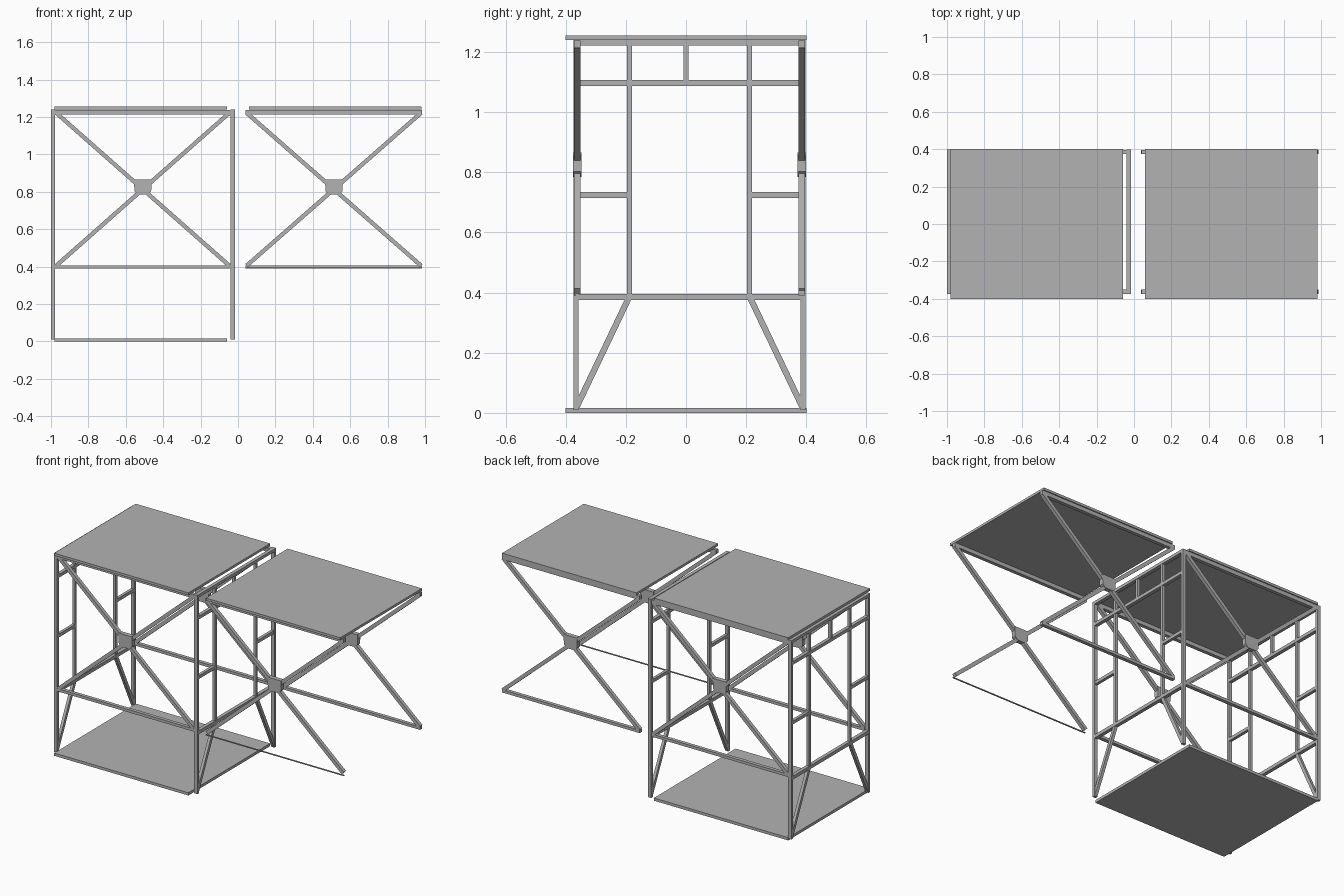
import bpy
import bmesh
import math
from mathutils import Matrix, Vector

cube = bpy.data.objects.get("Cube")
if cube:
    bpy.data.objects.remove(cube, do_unlink=True)

steel = bpy.data.materials.new("grey steel")
steel.use_nodes = True
GREY = (0.45, 0.45, 0.45, 1.0)
steel.diffuse_color = GREY
steel.node_tree.nodes["Principled BSDF"].inputs["Base Color"].default_value = GREY


def finish(bm, name):
    mesh = bpy.data.meshes.new(name)
    bmesh.ops.recalc_face_normals(bm, faces=bm.faces)
    bm.to_mesh(mesh)
    bm.free()
    mesh.materials.append(steel)
    obj = bpy.data.objects.new(name, mesh)
    bpy.context.collection.objects.link(obj)
    return obj


def add_box(bm, x0, x1, y0, y1, z0, z1):
    size = Matrix.Diagonal((x1 - x0, y1 - y0, z1 - z0, 1))
    place = Matrix.Translation(((x0 + x1) / 2, (y0 + y1) / 2, (z0 + z1) / 2))
    bmesh.ops.create_cube(bm, size=1, matrix=place @ size)


def add_prism(bm, points, offset):
    """Extrude a closed outline by an offset."""
    face = bm.faces.new([bm.verts.new(p) for p in points])
    out = bmesh.ops.extrude_face_region(bm, geom=[face])
    verts = [v for v in out["geom"] if isinstance(v, bmesh.types.BMVert)]
    bmesh.ops.translate(bm, verts=verts, vec=offset)


def add_bar(bm, a, b, width, offset):
    """Straight bar from a to b, lying in the plane square to the offset."""
    a, b, offset = Vector(a), Vector(b), Vector(offset)
    side = (b - a).cross(offset).normalized() * width / 2
    add_prism(bm, [a + side, b + side, b - side, a - side], offset)


# Decks: two on top and one at the foot of the first bay
for name, x0, x1, z0, z1 in (("left_bay_top_deck", -0.98, -0.06, 1.24, 1.255),
                             ("right_bay_top_deck", 0.06, 0.98, 1.24, 1.255),
                             ("bottom_deck", -0.98, -0.06, 0.0, 0.017)):
    bm = bmesh.new()
    add_box(bm, x0, x1, -0.4, 0.4, z0, z1)
    finish(bm, name)


# End frames: posts, rails, inner uprights, short rungs and raking struts
MID = 0.0115
for name, x0 in (("outer_end_frame", -1.0), ("inner_end_frame", -0.039)):
    x1 = x0 + 0.022
    bm = bmesh.new()
    for z0, z1 in ((1.222, 1.24), (1.086, 1.106), (0.375, 0.396)):
        add_box(bm, x0, x1, -0.373 + 0.016, 0.396 - 0.016, z0, z1)
    add_box(bm, x0 + 0.002, x1 - 0.002, -0.008, 0.008, 1.106, 1.222)
    for s in (-1, 1):
        def span(inner, outer):
            return sorted((MID + s * inner, MID + s * outer))
        add_box(bm, x0, x1, *span(0.3685, 0.3855), 0.01, 1.24)
        for z0, z1 in ((0.396, 1.086), (1.106, 1.222)):
            add_box(bm, x0 + 0.002, x1 - 0.002, *span(0.191, 0.208), z0, z1)
        add_box(bm, x0 + 0.002, x1 - 0.002, *span(0.208, 0.3685), 0.715, 0.735)
        add_bar(bm, (x0 + 0.002, MID + s * 0.375, 0.02),
                (x0 + 0.002, MID + s * 0.203, 0.38), 0.02, (0.018, 0, 0))
    finish(bm, name)


# Cross-braced panels on the front and back of each bay
for bay, x0, x1 in (("left_bay", -0.978, -0.04), ("right_bay", 0.04, 0.985)):
    cx, cz = (x0 + x1) / 2, 0.815
    for side, y0 in (("front", -0.373), ("back", 0.374)):
        y1 = y0 + 0.022
        bm = bmesh.new()
        for za, zb in ((0.405, 1.222), (1.222, 0.405)):
            add_bar(bm, (x0 + 0.006, y0, za), (x1 - 0.006, y0, zb), 0.022, (0, 0.022, 0))
        finish(bm, f"{bay}_{side}_cross_brace")

        bm = bmesh.new()
        add_box(bm, x0, x1, y0, y1, 1.214, 1.238)
        if bay == "right_bay" and side == "front":
            add_box(bm, x0, x1, y0, y0 + 0.006, 0.389, 0.395)
        else:
            add_box(bm, x0, x1, y0, y1, 0.39, 0.407)
        finish(bm, f"{bay}_{side}_rails")

        # Gusset plate over the crossing
        outline = [(-0.047, 0.05), (0.047, 0.05), (0.045, -0.012),
                   (0.027, -0.03), (-0.027, -0.03), (-0.045, -0.012)]
        bm = bmesh.new()
        add_prism(bm, [(cx + x, y0 - 0.003, cz + z) for x, z in outline], (0, 0.028, 0))
        finish(bm, f"{bay}_{side}_gusset_plate")
